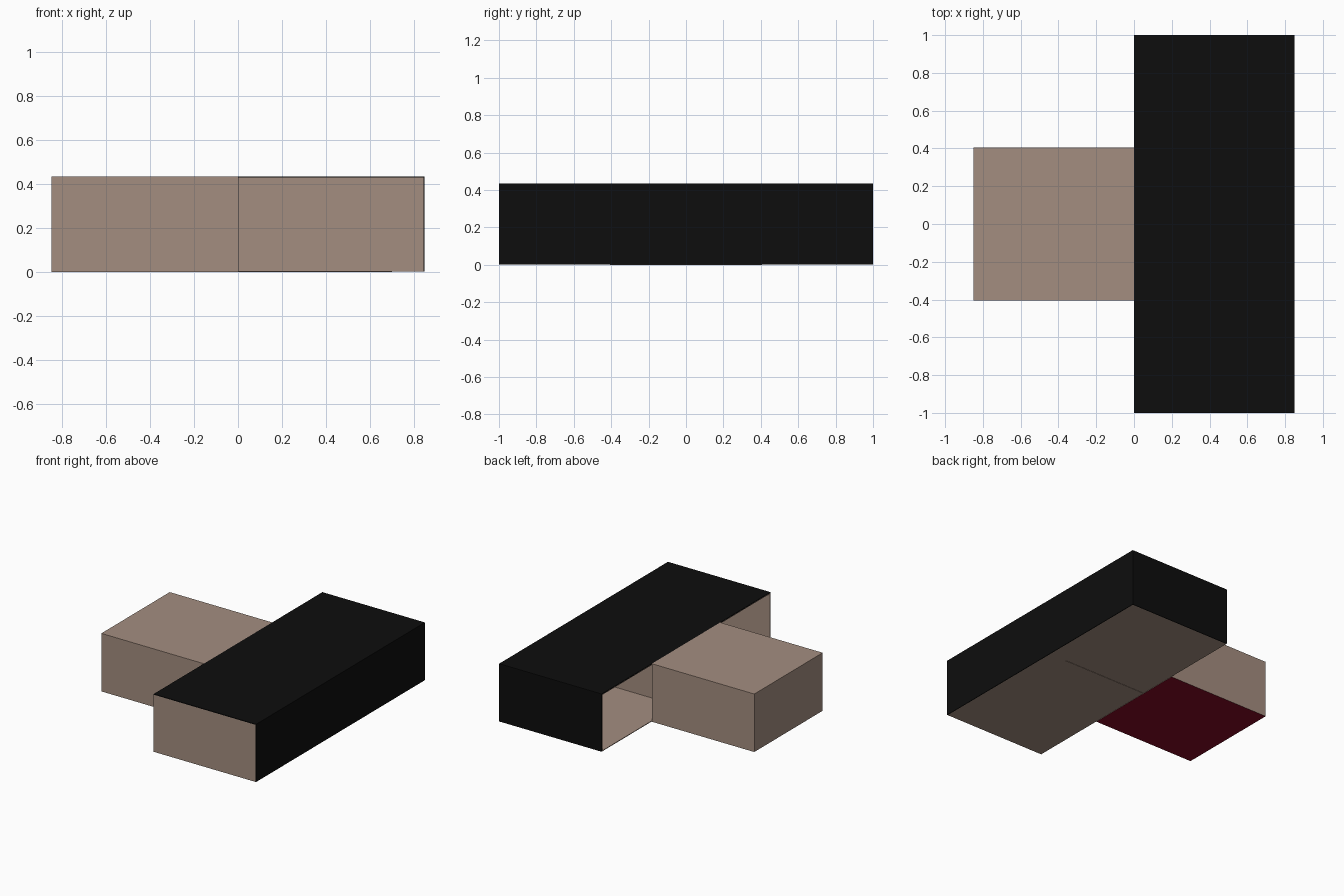
import bpy

if "Cube" in bpy.data.objects:
    bpy.data.objects.remove(bpy.data.objects["Cube"])

def material(name, rgb):
    m = bpy.data.materials.new(name)
    m.diffuse_color = (*rgb, 1)
    m.use_nodes = True
    m.node_tree.nodes["Principled BSDF"].inputs["Base Color"].default_value = m.diffuse_color
    return m

TAN = material("tan", (0.372, 0.270, 0.216))
BLACK = material("black", (0.004, 0.004, 0.004))
RED = material("dark red", (0.23, 0.003, 0.018))

H = 0.435      # overall height
W = 0.85       # depth of each block in x
T = 0.005      # panel thickness

def box(name, mat, x0, x1, y0, y1, z0, z1):
    bpy.ops.mesh.primitive_cube_add(
        size=1, location=((x0 + x1) / 2, (y0 + y1) / 2, (z0 + z1) / 2))
    o = bpy.context.object
    o.name = name
    o.scale = (x1 - x0, y1 - y0, z1 - z0)
    bpy.ops.object.transform_apply(location=True, scale=True, rotation=True)
    o.data.materials.append(mat)
    return o

# Small closed block with a red underside
block = box("side_block", TAN, -W, 0, -0.405, 0.405, 0, H)
block.data.materials.append(RED)
for f in block.data.polygons:
    if f.normal.z < -0.5:
        f.material_index = 1

# Long hall, open on its left side: tan inner panels
box("hall_floor", TAN, 0, W - T, -1, 1 - T, 0.002, 0.002 + T)
box("hall_front_wall", TAN, 0, W - T, -1, -1 + T, 0.002, H - T)
box("hall_back_lining", TAN, 0, W - T, 1 - 2 * T, 1 - T, 0.002, H - T)
box("hall_right_lining", TAN, W - 2 * T, W - T, -1, 1 - T, 0.002, H - T)
box("hall_ceiling", TAN, 0, W - T, -1, 1 - T, H - 2 * T, H - T)

# Partition inside the hall
box("partition", TAN, 0, 0.70, 0.095, 0.105, 0, H - T)

# Black outer cladding
box("roof_cladding", BLACK, 0, W, -1, 1, H - T, H)
box("right_cladding", BLACK, W - T, W, -1, 1, 0.002, H - T)
box("back_cladding", BLACK, 0, W - T, 1 - T, 1, 0.002, H - T)
